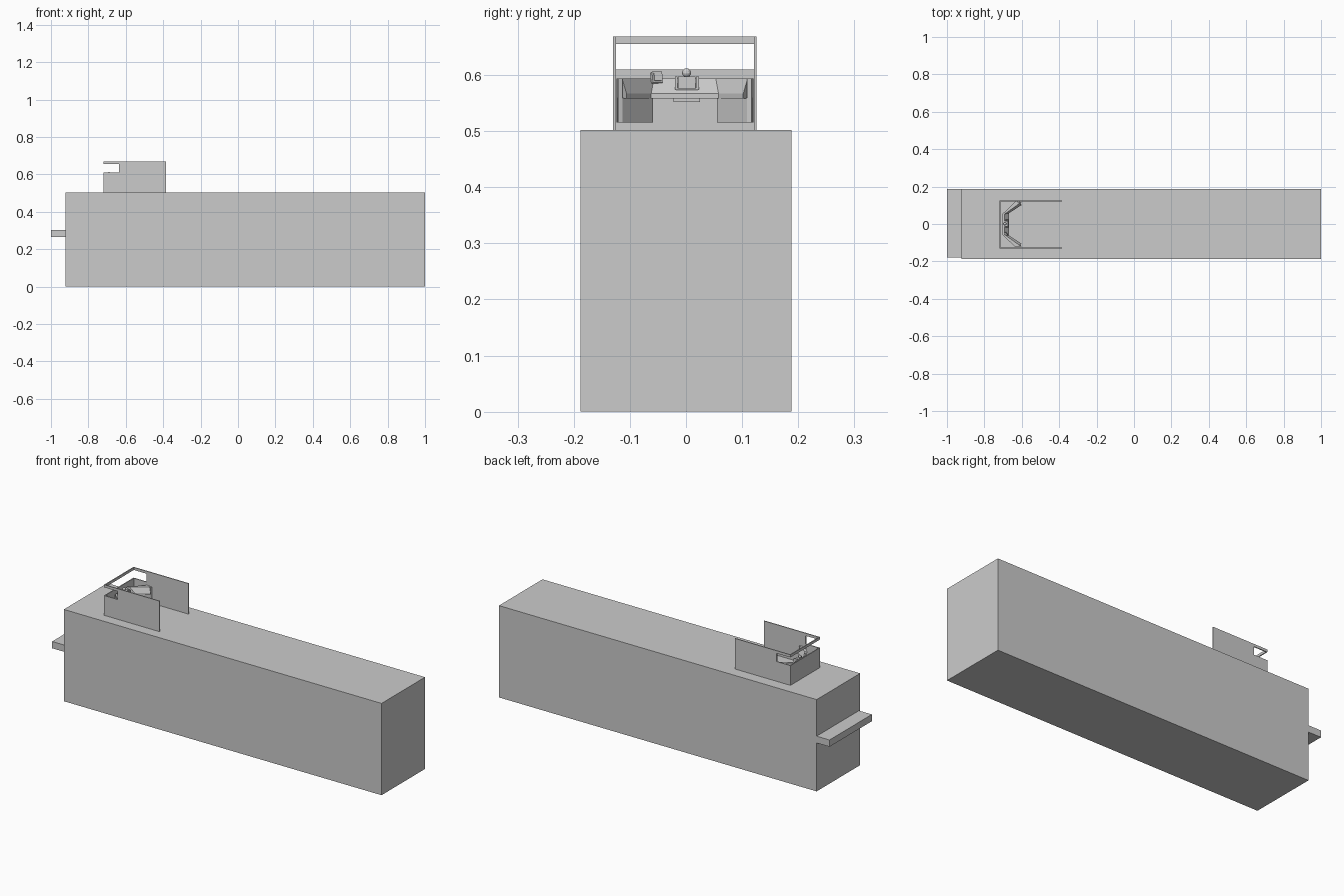
import bpy, bmesh
from mathutils import Vector

if "Cube" in bpy.data.objects:
    bpy.data.objects.remove(bpy.data.objects["Cube"])


def make(name, verts, faces):
    me = bpy.data.meshes.new(name)
    bm = bmesh.new()
    vs = [bm.verts.new(v) for v in verts]
    for f in faces:
        bm.faces.new([vs[i] for i in f])
    bmesh.ops.recalc_face_normals(bm, faces=bm.faces)
    bm.to_mesh(me)
    bm.free()
    ob = bpy.data.objects.new(name, me)
    bpy.context.collection.objects.link(ob)
    return ob


def loft(name, rings):
    """Join closed rings of points into a capped solid."""
    n = len(rings[0])
    faces = [list(range(n)), list(range((len(rings) - 1) * n, len(rings) * n))]
    for r in range(len(rings) - 1):
        for i in range(n):
            j = (i + 1) % n
            faces.append([r * n + i, r * n + j, r * n + n + j, r * n + n + i])
    return make(name, [p for ring in rings for p in ring], faces)


def box(name, x0, x1, y0, y1, z0, z1):
    return loft(name, [[(x0, y0, z), (x1, y0, z), (x1, y1, z), (x0, y1, z)] for z in (z0, z1)])


# Hull and bow ledge
box("hull", -0.922, 1.0, -0.188, 0.188, 0, 0.502)
box("bow_ledge", -1.0, -0.922, -0.178, 0.188, 0.265, 0.302)

# Bridge side plates with window notch
plate = [(-0.72, 0.502), (-0.384, 0.502), (-0.384, 0.669), (-0.72, 0.669),
         (-0.72, 0.655), (-0.637, 0.655), (-0.637, 0.61), (-0.72, 0.61)]
for name, y0, y1 in (("right_plate", -0.130, -0.125), ("left_plate", 0.121, 0.126)):
    loft(name, [[(x, y, z) for x, z in plate] for y in (y0, y1)])

# Bridge front wall and the beam above the window
box("bridge_front_wall", -0.72, -0.715, -0.125, 0.121, 0.502, 0.61)
box("window_beam", -0.72, -0.715, -0.125, 0.121, 0.655, 0.669)

# Wraparound console: plan points of each profile corner, at centre bend and at tip
CY = -0.002
outer = ((-0.702, 0.057), (-0.635, 0.121))
ridge = ((-0.692, 0.055), (-0.612, 0.112))
lip = ((-0.668, 0.060), (-0.600, 0.104))
corners = [(outer, 0.558), (outer, 0.594), (ridge, 0.594), (lip, 0.567), (lip, 0.558)]


def section(k, side):
    return [(p[k][0], CY + side * p[k][1], z) for p, z in corners]


loft("console_top", [section(1, -1), section(0, -1), section(0, 1), section(1, 1)])

# Console wing cabinets
foot = [(-0.702, 0.057), (-0.673, 0.057), (-0.607, 0.111), (-0.612, 0.121), (-0.635, 0.121)]
for name, s in (("right_cabinet", -1), ("left_cabinet", 1)):
    loft(name, [[(x, CY + s * y, z) for x, y in foot] for z in (0.515, 0.559)])

# Wing end panels
for name, s in (("right_end_panel", -1), ("left_end_panel", 1)):
    end = [(-0.635, 0.119), (-0.605, 0.111), (-0.602, 0.119), (-0.635, 0.122)]
    loft(name, [[(x, CY + s * y, z) for x, y in end] for z in (0.515, 0.594)])

# Control yoke: column, hub and two grips
box("yoke_tray", -0.690, -0.672, -0.022, 0.025, 0.552, 0.558)
box("yoke_hub", -0.692, -0.674, -0.014, 0.017, 0.575, 0.597)
for name, y in (("right_grip", -0.020), ("left_grip", 0.018)):
    box(name, -0.688, -0.668, y, y + 0.005, 0.574, 0.597)
box("yoke_bar", -0.688, -0.670, -0.018, 0.021, 0.573, 0.577)

# Compass ball on the yoke hub
bpy.ops.mesh.primitive_uv_sphere_add(segments=12, ring_count=8, radius=0.008, location=(-0.69, 0.001, 0.604))
bpy.context.object.name = "compass_ball"

# Tilted display screen with raised frame
for name, d, half in (("display_case", 0.0, 0.010), ("display_screen", 0.008, 0.007)):
    rings = []
    for t in (0, 0.008 if d == 0 else 0.002):
        ring = []
        for a, b in ((-1, -1), (1, -1), (1, 1), (-1, 1)):
            c = Vector((-0.688, -0.054, 0.594)) + Vector((0.85, 0.4, 0.3)) * (d + t)
            ring.append(c + Vector((-0.42, 0.9, 0)) * half * a + Vector((-0.28, -0.1, 0.95)) * half * b)
        rings.append(ring)
    loft(name, rings)
box("display_stand", -0.692, -0.684, -0.058, -0.050, 0.575, 0.590)
